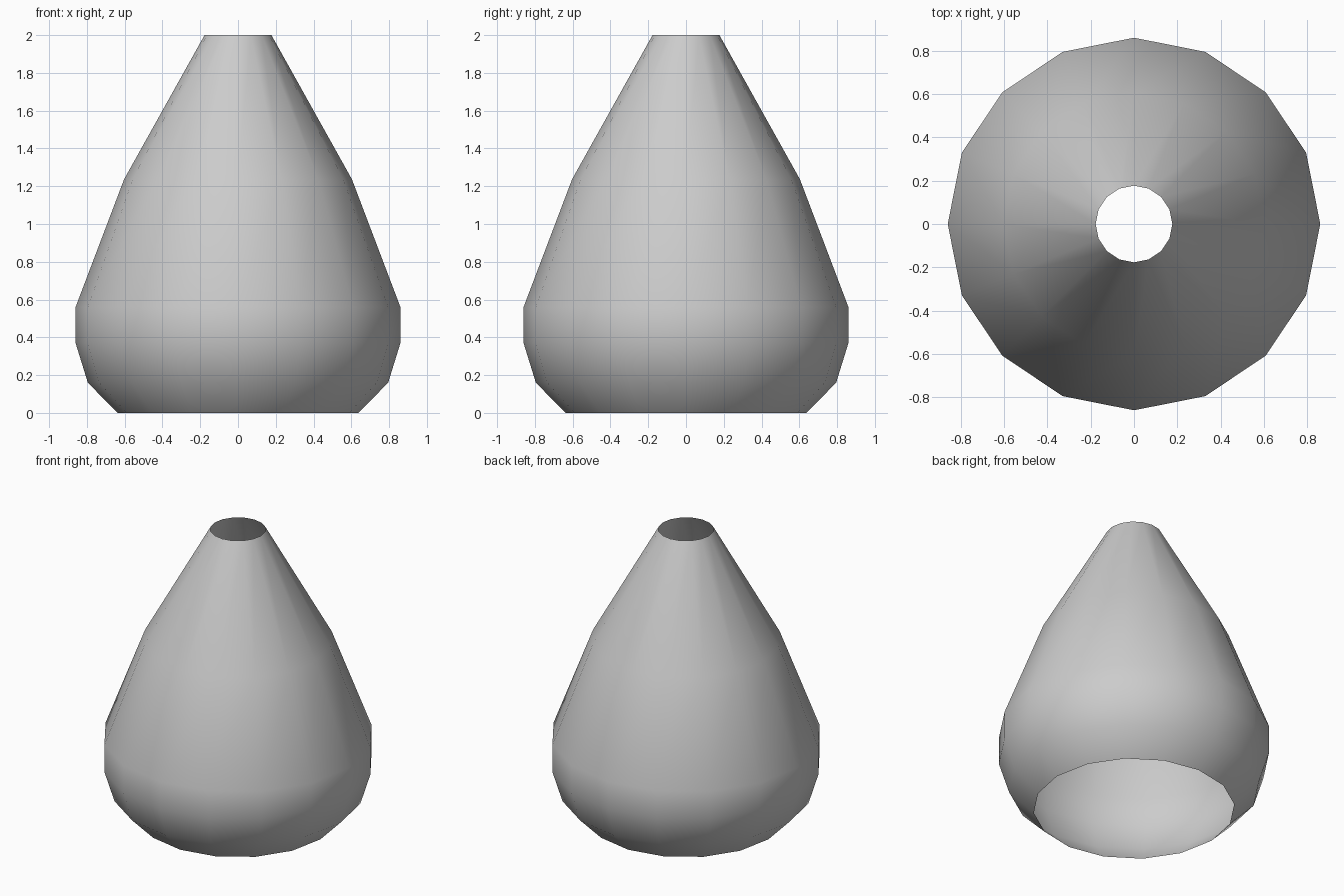
import bpy, bmesh, math

if "Cube" in bpy.data.objects:
    bpy.data.objects.remove(bpy.data.objects["Cube"])

# Half profile (radius, height) of the open-ended shell
PROFILE = [(0.638, 0), (0.795, 0.16), (0.86, 0.37), (0.86, 0.56),
           (0.603, 1.237), (0.177, 2.0)]
SIDES = 16

bm = bmesh.new()

# One ring of vertices per profile point
rings = [[bm.verts.new((r * math.cos(2 * math.pi * i / SIDES),
                        r * math.sin(2 * math.pi * i / SIDES), z))
          for i in range(SIDES)] for r, z in PROFILE]

# Wall faces between neighbouring rings, open at top and bottom
for low, high in zip(rings, rings[1:]):
    for i in range(SIDES):
        j = (i + 1) % SIDES
        bm.faces.new((low[i], low[j], high[j], high[i])).smooth = True

mesh = bpy.data.meshes.new("tapered_shell")
bm.to_mesh(mesh)
bm.free()
shell = bpy.data.objects.new("tapered_shell", mesh)
bpy.context.collection.objects.link(shell)
